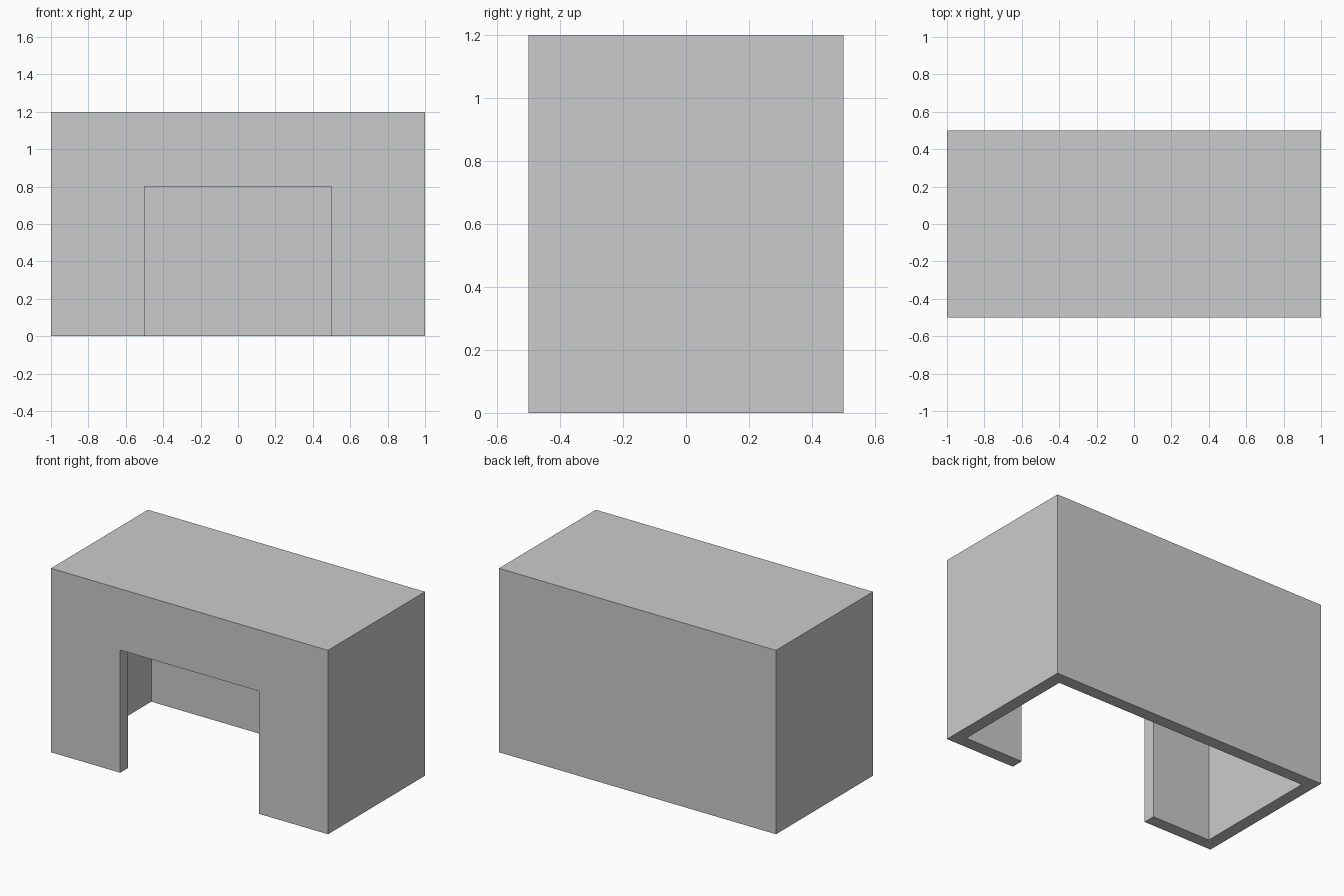
import bpy

cube = bpy.data.objects.get("Cube")
if cube:
    bpy.data.objects.remove(cube, do_unlink=True)

WIDTH, DEPTH, HEIGHT = 2.0, 1.0, 1.2
WALL = 0.08
DOOR_WIDTH, DOOR_HEIGHT = 1.0, 0.8

# Single plain grey
grey = bpy.data.materials.new("light_grey")
grey.use_nodes = True
colour = (0.6, 0.6, 0.6, 1)
grey.diffuse_color = colour
grey.node_tree.nodes["Principled BSDF"].inputs["Base Color"].default_value = colour


def box(name, low, high):
    """Add a box between two opposite corners."""
    centre = [(a + b) / 2 for a, b in zip(low, high)]
    bpy.ops.mesh.primitive_cube_add(size=1, location=centre)
    obj = bpy.context.object
    obj.name = name
    obj.scale = [b - a for a, b in zip(low, high)]
    bpy.ops.object.transform_apply(location=True, rotation=False, scale=True)
    obj.data.materials.append(grey)
    return obj


def cut(target, cutter):
    """Subtract the cutter from the target and discard it."""
    mod = target.modifiers.new("cut", "BOOLEAN")
    mod.operation = "DIFFERENCE"
    mod.solver = "EXACT"
    mod.object = cutter
    bpy.context.view_layer.objects.active = target
    bpy.ops.object.modifier_apply(modifier=mod.name)
    bpy.data.objects.remove(cutter, do_unlink=True)


x, y = WIDTH / 2, DEPTH / 2

# Outer block
shell = box("hollow_shell", (-x, -y, 0), (x, y, HEIGHT))

# Hollow interior, open at the bottom
cut(shell, box("cavity_cutter", (WALL - x, WALL - y, -WALL),
               (x - WALL, y - WALL, HEIGHT - WALL)))

# Doorway through the front wall only
cut(shell, box("doorway_cutter", (-DOOR_WIDTH / 2, -y - WALL, -WALL),
               (DOOR_WIDTH / 2, -y + 2 * WALL, DOOR_HEIGHT)))
